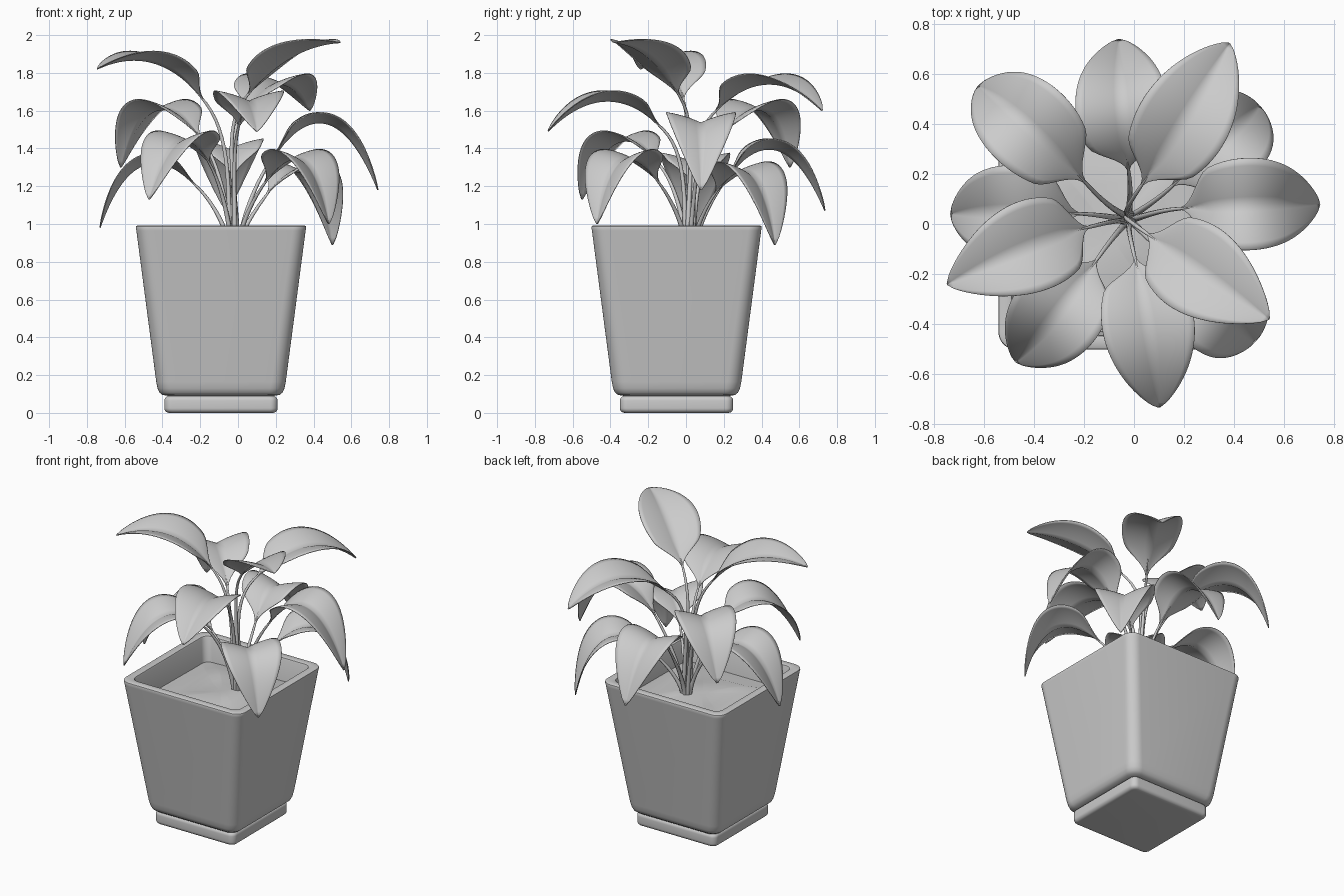
import bpy, bmesh, math
from mathutils import Vector
from mathutils.geometry import interpolate_bezier

if "Cube" in bpy.data.objects:
    bpy.data.objects.remove(bpy.data.objects["Cube"])

CX, CY = -0.09, -0.05            # pot centre
ROOT = Vector((-0.02, 0.02, 0.82))  # where all stems meet the soil


def finish(bm, name, angle=40):
    bmesh.ops.recalc_face_normals(bm, faces=bm.faces)
    me = bpy.data.meshes.new(name)
    bm.to_mesh(me)
    bm.free()
    me.shade_smooth()
    me.set_sharp_from_angle(angle=math.radians(angle))
    ob = bpy.data.objects.new(name, me)
    bpy.context.collection.objects.link(ob)
    return ob


def ring(bm, half, r, z, n=8):
    """Rounded square loop of vertices."""
    verts = []
    for k in range(4):
        a0 = k * math.pi / 2
        sx, sy = (1, -1, -1, 1)[k], (1, 1, -1, -1)[k]
        for i in range(n + 1):
            a = a0 + i / n * math.pi / 2
            verts.append(bm.verts.new((CX + sx * (half - r) + r * math.cos(a),
                                       CY + sy * (half - r) + r * math.sin(a), z)))
    return verts


def loft(profile, name, bumps=0.0):
    """Stack rounded squares given as (half width, corner radius, z)."""
    bm = bmesh.new()
    rings = [ring(bm, *p) for p in profile]
    m = len(rings[0])
    for a, b in zip(rings, rings[1:]):
        for i in range(m):
            j = (i + 1) % m
            bm.faces.new((a[i], a[j], b[j], b[i]))
    bm.faces.new(rings[0][::-1])
    bm.faces.new(rings[-1])
    for v in bm.verts:
        v.co.z += bumps * math.sin(13 * v.co.x + 1) * math.cos(11 * v.co.y)
    return finish(bm, name)


# Saucer under the pot
saucer = [(0.27, 0.02, 0.0)]
saucer += [(0.275 + 0.025 * math.sin(a), 0.025 + 0.015 * math.sin(a), 0.025 - 0.025 * math.cos(a))
           for a in [math.pi / 10 * i for i in range(1, 6)]]
saucer += [(0.275 + 0.025 * math.cos(a), 0.025 + 0.015 * math.cos(a), 0.065 + 0.025 * math.sin(a))
           for a in [math.pi / 10 * i for i in range(6)]]
loft(saucer, "saucer")

# Tapered hollow pot: rounded foot, straight walls, lip, inner walls
pot = [(0.28, 0.05, 0.09), (0.31, 0.06, 0.095), (0.326, 0.07, 0.108), (0.336, 0.075, 0.13),
       (0.343, 0.075, 0.165), (0.448, 0.07, 0.965), (0.451, 0.07, 0.98), (0.449, 0.068, 0.988),
       (0.443, 0.064, 0.992), (0.405, 0.05, 0.992), (0.398, 0.048, 0.989), (0.394, 0.045, 0.98),
       (0.375, 0.045, 0.80)]
loft(pot, "pot")

# Slightly mounded, uneven soil
soil = [(h, h * 0.12 + 0.35 * h * (1 - h / 0.385), 0.835 + 0.035 * (1 - (h / 0.385) ** 2))
        for h in (0.385, 0.34, 0.29, 0.24, 0.19, 0.14, 0.09, 0.04)]
loft(soil, "soil", 0.012)


def blade_width(t):
    s = min(t / 0.25, 1)
    return 0.004 + 0.18 * max(math.sin(math.pi * t ** 0.9), 0) ** 0.8 * s * s * (3 - 2 * s)


def make_leaf(idx, neck, mid, tip):
    neck, mid, tip = Vector(neck), Vector(mid), Vector(tip)
    ctrl = 2 * mid - (neck + tip) / 2
    tangent = (ctrl - neck).normalized()
    d = Vector((tip.x - neck.x, tip.y - neck.y, 0)).normalized()
    side = d.cross(Vector((0, 0, 1)))

    # Blade: midrib is a quadratic arc, cross-section is a shallow V
    bm = bmesh.new()
    rows, n, m = [], 32, 6
    for i in range(n + 1):
        t = i / n
        p = neck * (1 - t) ** 2 + ctrl * (2 * t * (1 - t)) + tip * t * t
        tan = ((ctrl - neck) * (1 - t) + (tip - ctrl) * t).normalized()
        up = side.cross(tan).normalized()
        w = blade_width(t)
        row = []
        for k in range(-m, m + 1):
            u = k / m
            lift = 0.3 * w * abs(u) * (1.5 - 0.5 * abs(u))
            row.append(bm.verts.new(p + side * (u * w) + up * lift))
        rows.append(row)
    for a, b in zip(rows, rows[1:]):
        for k in range(2 * m):
            bm.faces.new((a[k], a[k + 1], b[k + 1], b[k]))
    leaf = finish(bm, f"leaf_{idx}", 60)
    sol = leaf.modifiers.new("thickness", 'SOLIDIFY')
    sol.thickness = 0.005
    sol.offset = 0

    # Stem: tapered tube from the soil running a little way into the blade
    start = ROOT + d * 0.015
    length = (neck - start).length
    pts = interpolate_bezier(start, start + Vector((d.x * 0.1, d.y * 0.1, 1)) * length * 0.35,
                             neck - tangent * length * 0.3, neck, 16)
    for t in (0.06, 0.12, 0.2):
        pts.append(neck * (1 - t) ** 2 + ctrl * (2 * t * (1 - t)) + tip * t * t)
    cu = bpy.data.curves.new(f"stem_{idx}", 'CURVE')
    cu.dimensions = '3D'
    cu.bevel_depth = 0.015
    cu.bevel_resolution = 2
    cu.use_fill_caps = True
    sp = cu.splines.new('POLY')
    sp.points.add(len(pts) - 1)
    for i, (q, p) in enumerate(zip(sp.points, pts)):
        q.co = (*p, 1)
        q.radius = 1 - 0.5 * i / 15 if i < 16 else 0.5 - 0.13 * (i - 15)
    sp.use_smooth = True
    bpy.context.collection.objects.link(bpy.data.objects.new(f"stem_{idx}", cu))


# Leaves: blade base, middle and tip of each midrib
LEAVES = [
    ((0.04, -0.03, 1.67), (0.28, -0.20, 1.88), (0.54, -0.38, 1.96)),
    ((-0.17, -0.01, 1.64), (-0.44, -0.10, 1.85), (-0.745, -0.24, 1.82)),
    ((0.02, 0.14, 1.58), (0.21, 0.43, 1.74), (0.38, 0.72, 1.60)),
    ((0.00, -0.12, 1.50), (0.06, -0.42, 1.65), (0.10, -0.73, 1.49)),
    ((-0.18, 0.15, 1.43), (-0.43, 0.40, 1.60), (-0.62, 0.55, 1.30)),
    ((0.17, 0.06, 1.33), (0.47, 0.08, 1.53), (0.74, 0.08, 1.18)),
    ((-0.14, -0.13, 1.30), (-0.31, -0.36, 1.43), (-0.47, -0.55, 1.13)),
    ((-0.02, 0.20, 1.22), (-0.05, 0.48, 1.39), (-0.06, 0.735, 1.07)),
    ((0.13, -0.13, 1.20), (0.34, -0.34, 1.33), (0.48, -0.47, 1.00)),
    ((-0.20, 0.04, 1.18), (-0.50, 0.05, 1.31), (-0.73, 0.04, 0.98)),
    ((0.14, 0.14, 1.14), (0.36, 0.34, 1.26), (0.50, 0.47, 0.89)),
]
for i, pts in enumerate(LEAVES, 1):
    make_leaf(i, *pts)
